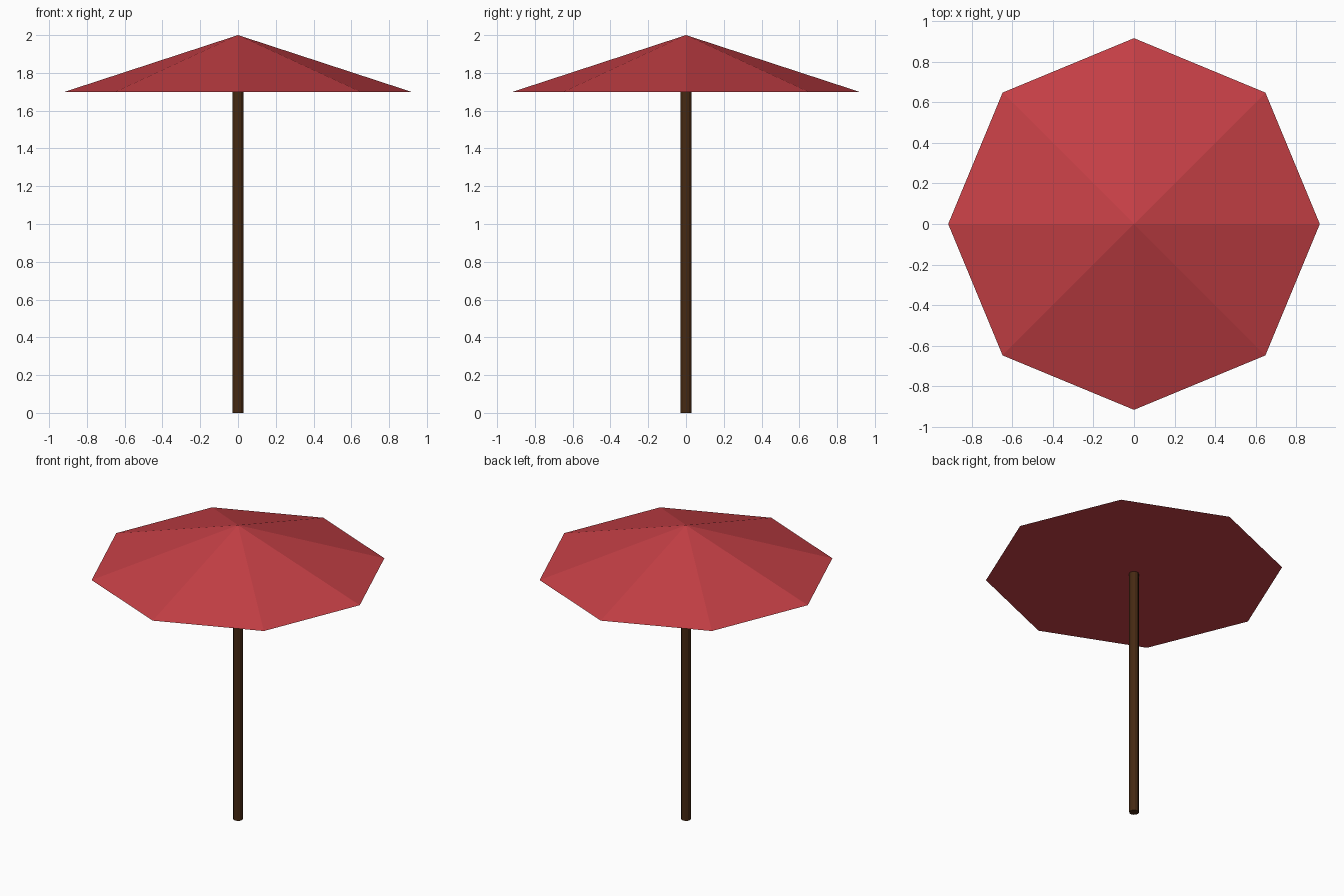
import bpy
import math

cube = bpy.data.objects.get("Cube")
if cube:
    bpy.data.objects.remove(cube, do_unlink=True)


def make_material(name, color):
    mat = bpy.data.materials.new(name)
    mat.use_nodes = True
    mat.diffuse_color = color
    mat.node_tree.nodes["Principled BSDF"].inputs["Base Color"].default_value = color
    return mat


def add_cone(name, sides, bottom, top, z0, z1, mat):
    """Flat-shaded cone or cylinder with one corner on the x axis."""
    bpy.ops.mesh.primitive_cone_add(
        vertices=sides, radius1=bottom, radius2=top, depth=z1 - z0,
        end_fill_type='NGON', location=(0, 0, (z0 + z1) / 2))
    obj = bpy.context.object
    obj.name = name
    obj.data.materials.append(mat)
    return obj


red = make_material("canopy red", (0.56, 0.05, 0.06, 1))
brown = make_material("dark wood", (0.06, 0.022, 0.006, 1))

RIM = 1.7

# Octagonal canopy with a closed flat underside
add_cone("canopy", 8, 0.917, 0, RIM, 2.0, red)

# Round pole, ending at the underside of the canopy
pole = add_cone("pole", 12, 0.03, 0.03, 0, RIM, brown)
bpy.ops.object.shade_smooth_by_angle(angle=math.radians(20))
